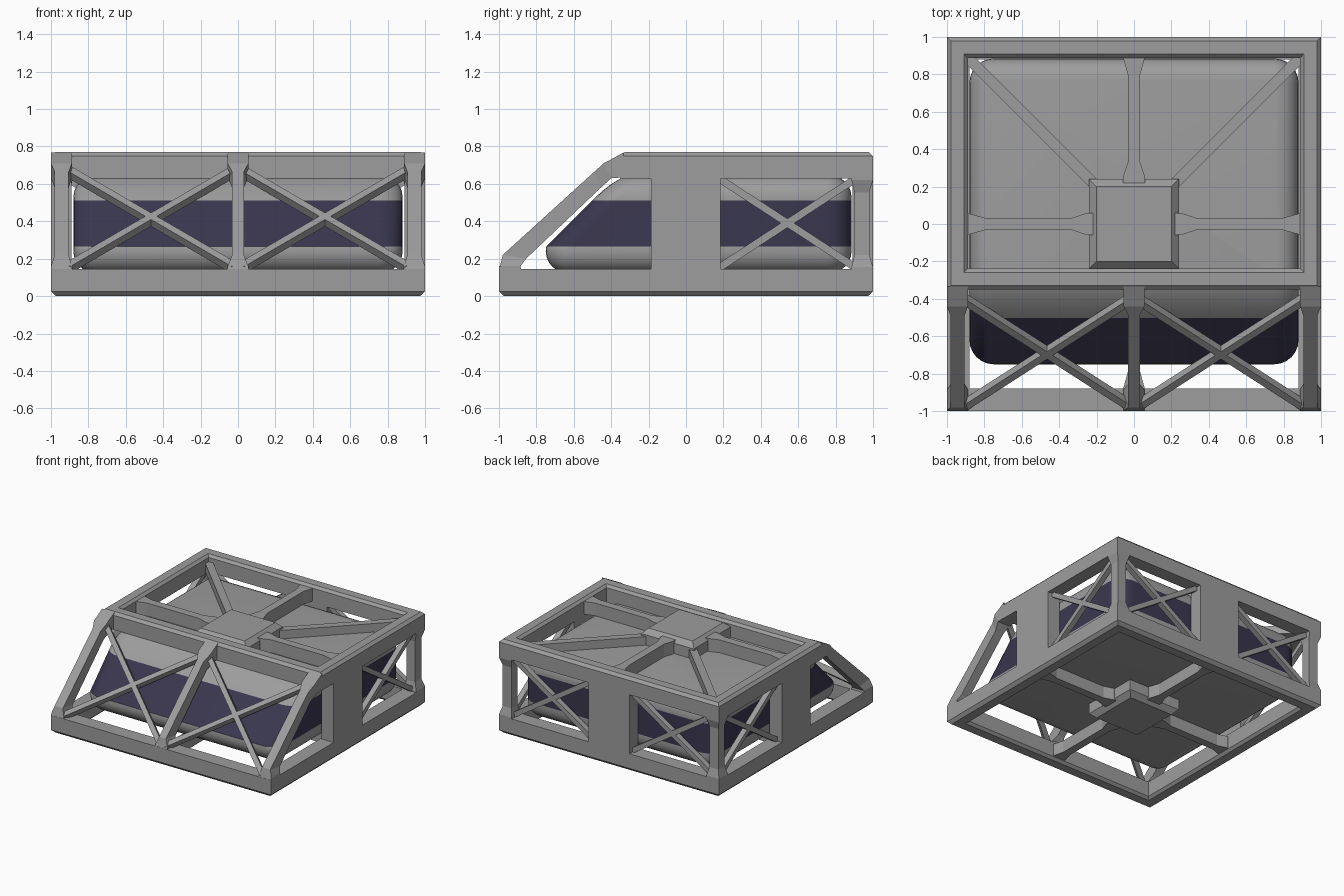
import bpy, bmesh, math
from mathutils import Vector

if "Cube" in bpy.data.objects:
    bpy.data.objects.remove(bpy.data.objects["Cube"])


def material(name, rgb):
    m = bpy.data.materials.new(name)
    m.diffuse_color = (*rgb, 1)
    m.use_nodes = True
    m.node_tree.nodes["Principled BSDF"].inputs["Base Color"].default_value = m.diffuse_color
    return m


GREY = material("steel_grey", (0.34, 0.34, 0.345))
NAVY = material("dark_navy", (0.042, 0.038, 0.078))


def loft(name, rings, closed=False, smooth=False, band=None):
    """Skin a list of equal-length point rings; closed joins last to first."""
    bm = bmesh.new()
    vs = [[bm.verts.new(p) for p in r] for r in rings]
    n = len(vs[0])
    pairs = list(zip(vs, vs[1:])) + ([(vs[-1], vs[0])] if closed else [])
    for a, b in pairs:
        for i in range(n):
            j = (i + 1) % n
            f = bm.faces.new((a[i], a[j], b[j], b[i]))
            if band and band[0] < f.calc_center_median().z < band[1]:
                f.material_index = 1
    if not closed:
        bm.faces.new(vs[0])
        bm.faces.new(vs[-1])
    bmesh.ops.recalc_face_normals(bm, faces=bm.faces)
    me = bpy.data.meshes.new(name)
    bm.to_mesh(me)
    bm.free()
    me.materials.append(GREY)
    if band:
        me.materials.append(NAVY)
    ob = bpy.data.objects.new(name, me)
    bpy.context.collection.objects.link(ob)
    if smooth:
        bpy.ops.object.select_all(action='DESELECT')
        bpy.context.view_layer.objects.active = ob
        ob.select_set(True)
        bpy.ops.object.shade_smooth_by_angle(angle=math.radians(35))
    return ob


def rect(x0, x1, y0, y1, z):
    return [(x0, y0, z), (x1, y0, z), (x1, y1, z), (x0, y1, z)]


def frame(name, y0, profile):
    """Rectangular ring from an (inset, z) profile."""
    loft(name, [rect(-1 + d, 1 - d, y0 + d, 1 - d, z) for d, z in profile], closed=True)


def bar(name, p0, p1, normal, w, d):
    """Straight square bar; w lies in the plane, d along the normal."""
    p0, p1, n = Vector(p0), Vector(p1), Vector(normal).normalized()
    s = (p1 - p0).normalized().cross(n) * w / 2
    n = n * d / 2
    loft(name, [[p + s + n, p - s + n, p - s - n, p + s - n] for p in (p0, p1)])


def spoke(name, angle, r1, z0, z1):
    """Spoke from hub to ring with flared ends."""
    c, s = math.cos(angle), math.sin(angle)
    rings = []
    for r, h in ((0.22, 0.06), (0.25, 0.06), (0.33, 0.033), (r1 - 0.09, 0.033),
                 (r1 - 0.01, 0.055), (r1 + 0.02, 0.055)):
        rings.append([(r * c - t * s, r * s + t * c, z)
                      for t, z in ((-h, z0), (h, z0), (h, z1), (-h, z1))])
    loft(name, rings)


# top and bottom rings
frame("bottom_ring", -1, [(0.025, 0), (0, 0.025), (0, 0.145), (0.12, 0.145),
                          (0.12, 0.02), (0.1, 0)])
frame("top_ring", -0.35, [(0, 0.63), (0, 0.748), (0.022, 0.77), (0.092, 0.77),
                          (0.112, 0.75), (0.112, 0.63)])

# rounded tank with a dark band and sloping front
R = 0.115
levels = [(0.125 + R * (1 - math.cos(a)), R * (1 - math.sin(a)))
          for a in [math.radians(k * 15) for k in range(7)]]
levels += [(0.265, 0), (0.51, 0)]
levels += [(0.645 - R * (1 - math.sin(a)), R * (1 - math.cos(a)))
           for a in [math.radians(90 - k * 15) for k in range(6, -1, -1)][::-1]][::-1]
levels = sorted(levels)
rings = []
for z, inset in levels:
    slope = max(0, z - 0.262)
    front = -0.75 + slope + inset * (0.6 if slope else 1)
    x, back, r = 0.88 - inset, 0.885 - inset, 0.13 - inset
    ring = []
    for cx, cy, start in ((x - r, back - r, 0), (r - x, back - r, 90),
                          (r - x, front + r, 180), (x - r, front + r, 270)):
        for k in range(7):
            a = math.radians(start + k * 15)
            ring.append((cx + r * math.cos(a), cy + r * math.sin(a), z))
    rings.append(ring)
loft("tank", rings, smooth=True, band=(0.262, 0.511))

# hubs with chamfered outer faces
for name, lv in (("top_hub", ((0.645, 0.24), (0.73, 0.24), (0.77, 0.2))),
                 ("bottom_hub", ((0, 0.2), (0.04, 0.24), (0.13, 0.24)))):
    loft(name, [rect(-h, h, -h, h, z) for z, h in lv])

# spokes
for k in range(4):
    spoke("bottom_spoke", k * math.pi / 2, 0.88, 0.025, 0.125)
    if k < 3:
        spoke("top_spoke", k * math.pi / 2, 0.888, 0.645, 0.75)

for s in (-1, 1):
    # diagonal struts to the back corners
    bar("top_diagonal", (s * 0.2, 0.2, 0.68), (s * 0.92, 0.92, 0.68), (0, 0, 1), 0.06, 0.07)

    # back corner posts, narrower between flared ends
    post = []
    for z, a, b in ((0.14, 0.885, 1), (0.155, 0.885, 1), (0.22, 0.9, 0.98),
                    (0.555, 0.9, 0.98), (0.62, 0.885, 1), (0.635, 0.885, 1)):
        post.append(rect(s * a, s * b, a, b, z))
    loft("back_post", post)

    # solid side panels
    loft("side_panel", [rect(s * 0.89, s * 1.0, -0.187, 0.185, z) for z in (0.14, 0.635)])

    # side and back cross braces
    for z0, z1 in ((0.15, 0.63), (0.63, 0.15)):
        bar("side_brace", (s * 0.94, 0.175, z0), (s * 0.94, 0.91, z1), (1, 0, 0), 0.04, 0.045)
        bar("back_brace", (s * 0.175, 0.94, z0), (s * 0.91, 0.94, z1), (0, 1, 0), 0.04, 0.045)

    # sloping front cross braces
    n = (0, -0.672, 0.74)
    bar("front_brace", (s * 0.91, -0.972, 0.15), (s * 0.02, -0.40, 0.668), n, 0.04, 0.05)
    bar("front_brace", (s * 0.02, -0.972, 0.15), (s * 0.91, -0.40, 0.668), n, 0.04, 0.05)

loft("back_panel", [rect(-0.187, 0.187, 0.89, 1.0, z) for z in (0.14, 0.635)])

# sloping front posts: (outer y, z, inner y, z, flared?)
stations = ((-1, 0.14, -0.88, 0.14, 1), (-0.995, 0.16, -0.885, 0.16, 1),
            (-0.98, 0.22, -0.855, 0.20, 0), (-0.49, 0.665, -0.455, 0.58, 0),
            (-0.44, 0.71, -0.40, 0.63, 1), (-0.335, 0.767, -0.335, 0.635, 1))
for name, wide, slim in (("front_post_left", (-1, -0.888), (-0.98, -0.905)),
                         ("front_post_middle", (-0.055, 0.055), (-0.031, 0.031)),
                         ("front_post_right", (0.888, 1), (0.905, 0.98))):
    rings = []
    for oy, oz, iy, iz, flared in stations:
        a, b = wide if flared else slim
        rings.append([(a, oy, oz), (b, oy, oz), (b, iy, iz), (a, iy, iz)])
    loft(name, rings)
